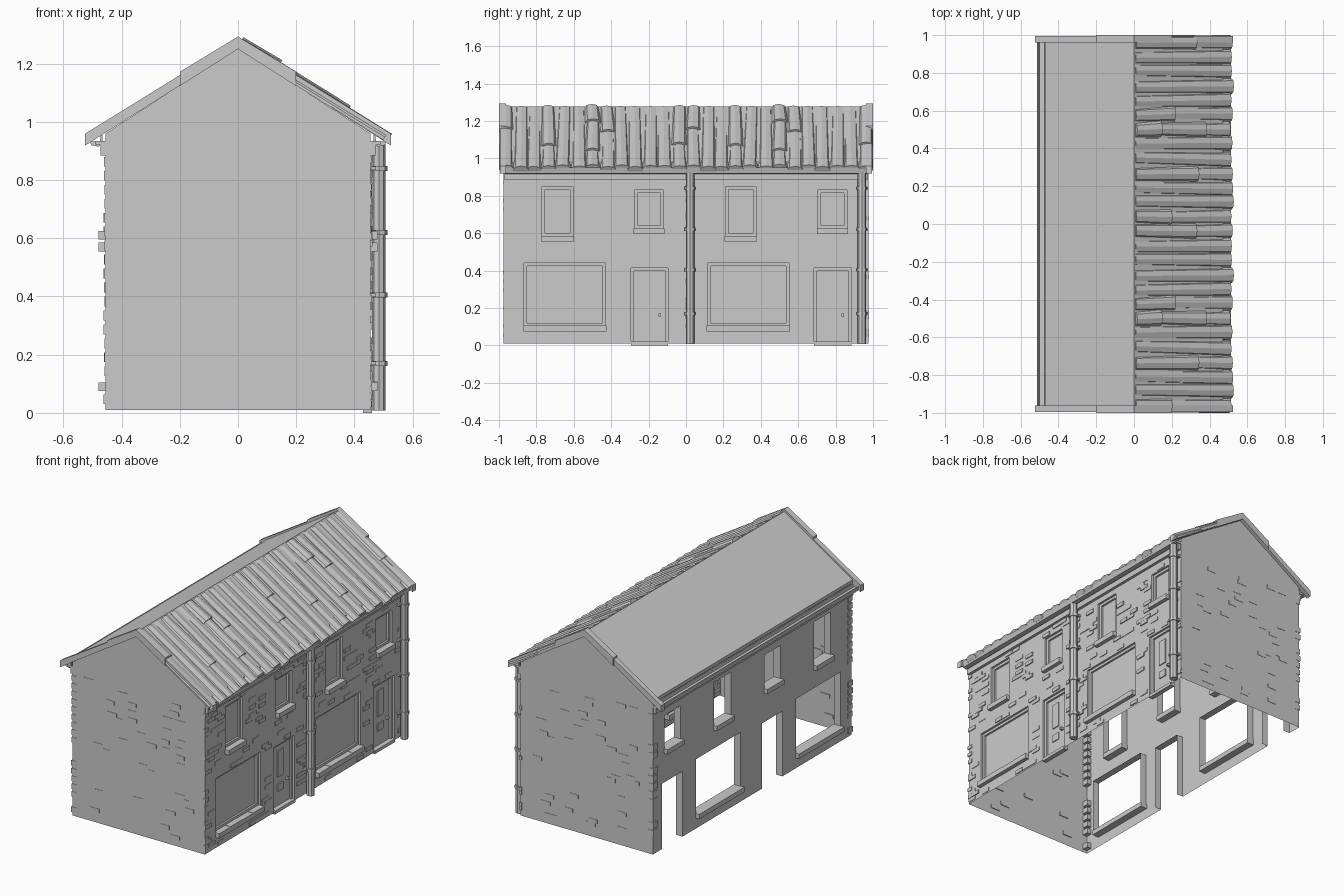
import bpy, bmesh, math, random
from mathutils import Vector

if "Cube" in bpy.data.objects:
    bpy.data.objects.remove(bpy.data.objects["Cube"])

random.seed(4)
grey = bpy.data.materials.new("plain grey")
grey.diffuse_color = (0.6, 0.6, 0.6, 1)
grey.use_nodes = True
grey.node_tree.nodes["Principled BSDF"].inputs["Base Color"].default_value = grey.diffuse_color

WALL = 0.455          # half depth of the house (x)
END = 0.975           # half length of the house (y)
SLOPE = 0.635


def finish(name, bm):
    me = bpy.data.meshes.new(name)
    bm.to_mesh(me)
    bm.free()
    me.materials.append(grey)
    ob = bpy.data.objects.new(name, me)
    bpy.context.collection.objects.link(ob)
    return ob


def quad(bm, *pts):
    return bm.faces.new([bm.verts.new(p) for p in pts])


def box(bm, x0, x1, y0, y1, z0, z1):
    vs = [bm.verts.new((x, y, z)) for x in (x0, x1) for y in (y0, y1) for z in (z0, z1)]
    for f in ((0, 1, 3, 2), (4, 6, 7, 5), (0, 4, 5, 1), (2, 3, 7, 6), (0, 2, 6, 4), (1, 5, 7, 3)):
        bm.faces.new([vs[i] for i in f])
    bmesh.ops.recalc_face_normals(bm, faces=bm.faces)


def prism(bm, pts, y0, y1):
    # extrude an xz profile along y
    a = [bm.verts.new((x, y0, z)) for x, z in pts]
    b = [bm.verts.new((x, y1, z)) for x, z in pts]
    bm.faces.new(a)
    bm.faces.new(b[::-1])
    n = len(pts)
    for i in range(n):
        bm.faces.new((a[i], b[i], b[(i + 1) % n], a[(i + 1) % n]))
    bmesh.ops.recalc_face_normals(bm, faces=bm.faces)


# openings of the two dwellings: kind, y0, y1, z0, z1
openings = []
for s in (0, 0.98):
    openings += [("tall", -0.77 + s, -0.605 + s, 0.585, 0.85),
                 ("small", -0.275 + s, -0.12 + s, 0.625, 0.83),
                 ("large", -0.865 + s, -0.43 + s, 0.105, 0.44),
                 ("door", -0.295 + s, -0.095 + s, 0.01, 0.415)]


def blocked(y0, y1, z0, z1):
    return any(y0 < o[2] and y1 > o[1] and z0 < o[4] and z1 > o[3] - 0.03 for o in openings)


# long walls with openings and jambs
def facade(name, side, depth):
    bm = bmesh.new()
    x, xi = side * WALL, side * (WALL - depth)
    ys = sorted({-END, END} | {v for o in openings for v in o[1:3]})
    zs = sorted({0.01, 0.96} | {v for o in openings for v in o[3:5]})
    for y0, y1 in zip(ys, ys[1:]):
        for z0, z1 in zip(zs, zs[1:]):
            cy, cz = (y0 + y1) / 2, (z0 + z1) / 2
            if not any(o[1] < cy < o[2] and o[3] < cz < o[4] for o in openings):
                quad(bm, (x, y0, z0), (x, y1, z0), (x, y1, z1), (x, y0, z1))
    for k, y0, y1, z0, z1 in openings:
        ring = [(y0, z0), (y0, z1), (y1, z1), (y1, z0)]
        for i in range(3 if k == "door" else 4):
            (a, b), (c, d) = ring[i], ring[(i + 1) % 4]
            quad(bm, (x, a, b), (x, c, d), (xi, c, d), (xi, a, b))
    bmesh.ops.remove_doubles(bm, verts=bm.verts, dist=1e-4)
    bmesh.ops.recalc_face_normals(bm, faces=bm.faces)
    finish(name, bm)


facade("street_wall", 1, 0.025)
facade("rear_wall", -1, 0.045)

# gable walls
for name, y in (("front_gable", -END), ("back_gable", END)):
    bm = bmesh.new()
    pts = [(-WALL, 0.01), (WALL, 0.01), (WALL, 0.96), (0, 1.255), (-WALL, 0.96)]
    f = quad(bm, *[(x, y, z) for x, z in pts])
    if y > 0:
        f.normal_flip()
    finish(name, bm)

# panes, frames and door leaves on the street side
bm = bmesh.new()
fr = bmesh.new()
for k, y0, y1, z0, z1 in openings:
    xb = WALL - 0.025
    quad(bm, (xb, y0, z0), (xb, y1, z0), (xb, y1, z1), (xb, y0, z1))
    w = 0.016
    for a, b, c, d in ((y0, y0 + w, z0, z1), (y1 - w, y1, z0, z1), (y0 + w, y1 - w, z1 - w, z1)):
        box(fr, xb, xb + 0.012, a, b, c, d)
    if k == "door":
        c = (y0 + y1) / 2
        box(fr, xb, xb + 0.006, c - 0.035, c + 0.02, 0.2, 0.36)
        box(fr, xb, xb + 0.006, c - 0.035, c + 0.02, 0.11, 0.155)
        box(fr, xb, xb + 0.02, c + 0.047, c + 0.06, 0.155, 0.17)
        box(fr, xb, WALL + 0.005, y0, y1, 0.0, 0.02)
    else:
        box(fr, xb, xb + 0.012, y0 + w, y1 - w, z0, z0 + w)
finish("window_panes_and_doors", bm)
finish("window_and_door_frames", fr)

# sills on both long walls
bm = bmesh.new()
for side in (-1, 1):
    for k, y0, y1, z0, z1 in openings:
        if k != "door":
            xs = sorted((side * (WALL - 0.045), side * (WALL + 0.025)))
            n = 4 if (k == "large" and side > 0) else 1
            for i in range(n):
                a = y0 - 0.005 + (y1 - y0 + 0.01) * i / n
                b = y0 - 0.005 + (y1 - y0 + 0.01) * (i + 1) / n
                box(bm, *xs, a, b, z0 - 0.03, z0 + 0.002 * (i % 2))
finish("window_sills", bm)

# raised bricks scattered over the street wall
bm = bmesh.new()
BL, BH = 0.062, 0.024
for row in range(36):
    z = 0.02 + row * BH
    for i in range(32):
        y = -END + i * BL - (row % 2) * BL / 2
        a, b = max(y, -END - 0.003), min(y + BL, END + 0.003)
        near = blocked(a - 0.07, b + 0.07, z - 0.03, z + 0.06) or i < 2 or i > 29
        if b - a < 0.015 or blocked(a, b, z, z + BH) or random.random() > (0.28 if near else 0.12):
            continue
        box(bm, WALL - 0.01, WALL + random.uniform(0.003, 0.007), a, b, z, z + BH * 0.95)
finish("street_bricks", bm)

# corner bricks on the rear wall and shallow bricks on the gables
bm = bmesh.new()
for row in range(0, 35, 2):
    z = 0.03 + row * BH
    for s in (-1, 1):
        if random.random() < 0.6:
            ys = sorted((s * (END + 0.002), s * (END - 0.04)))
            box(bm, -WALL - random.uniform(0.003, 0.007), -WALL + 0.03, *ys, z, z + BH * 1.4)
for s in (-1, 1):
    for i in range(35):
        z = 0.05 + BH * random.randint(0, 34)
        x = random.uniform(-0.4, 0.34)
        ys = sorted((s * (END + 0.002), s * (END - 0.005)))
        box(bm, x, x + BL, *ys, z, z + BH)
finish("corner_and_gable_bricks", bm)

# roof slabs, the rear one left bare
bm = bmesh.new()
for s in (-1, 1):
    prism(bm, [(0, 1.278), (s * 0.47, 1.278 - SLOPE * 0.47), (s * 0.47, 1.258 - SLOPE * 0.47), (0, 1.258)],
          -0.985, 0.985)
finish("roof_slabs", bm)

# boards along the gable edges, two lapped pieces per slope
bm = bmesh.new()
for s in (-1, 1):
    for e in (-1, 1):
        for x0, x1, top, low, out in ((0, 0.2, 1.293, 1.25, 1.0), (0.18, 0.525, 1.287, 1.252, 0.994)):
            pts = [(s * x, t - SLOPE * x) for x, t in ((x0, top), (x1, top + 0.006), (x1, low), (x0, low))]
            prism(bm, pts, *sorted((e * 0.962, e * out)))
finish("gable_edge_boards", bm)

# eaves: corbel course, ledge and open gutter
bm = bmesh.new()
for s in (-1, 1):
    def bx(a, b, e, z0, z1):
        box(bm, *sorted((s * a, s * b)), -e, e, z0, z1)
    bx(WALL - 0.01, 0.473, 0.97, 0.885, 0.925)
    bx(WALL - 0.01, 0.49, 0.975, 0.922, 0.935)
    prism(bm, [(s * x, z) for x, z in ((0.465, 0.955), (0.465, 0.925), (0.48, 0.915), (0.505, 0.92),
                                       (0.514, 0.95), (0.508, 0.95), (0.5, 0.932), (0.475, 0.932), (0.471, 0.955))],
          -0.968, 0.968)
finish("eaves_and_gutters", bm)

# downpipes with collars
def tube(bm, x, y, r, z0, z1):
    res = bmesh.ops.create_cone(bm, cap_ends=True, segments=8, radius1=r, radius2=r, depth=z1 - z0)
    bmesh.ops.translate(bm, verts=res["verts"], vec=(x, y, (z0 + z1) / 2))


bm = bmesh.new()
for y in (0.022, 0.94):
    tube(bm, 0.484, y, 0.023, 0.008, 0.925)
    for z in (0.17, 0.405, 0.62, 0.84):
        tube(bm, 0.484, y, 0.029, z - 0.009, z + 0.009)
        box(bm, WALL - 0.005, 0.475, y - 0.032, y + 0.032, z - 0.006, z + 0.006)
finish("downpipes", bm)

# curved roof tiles on the street slope, the same pattern on both dwellings
bm = bmesh.new()
along = Vector((1, 0, -SLOPE)).normalized()
up = Vector((SLOPE, 0, 1)).normalized()
LENGTH = 0.505 * math.sqrt(1 + SLOPE ** 2)


def tile(yc0, yc1, w0, w1, s0, s1, h0, h1, rise):
    rings = []
    for yc, w, s, h in ((yc0, w0, s0, h0), (yc1, w1, s1, h1)):
        base = Vector((0, 0, 1.262)) + along * s
        ring = []
        for i in range(5):
            t = math.pi * i / 4
            p = base + up * (h + rise * math.sin(t))
            ring.append(bm.verts.new((max(p.x, 0.0), yc - w / 2 * math.cos(t), p.z)))
        for i in (1, 0):
            p = base + up * (-0.006)
            ring.append(bm.verts.new((max(p.x, 0.0), yc + (i - 0.5) * w, p.z)))
        rings.append(ring)
    a, b = rings
    for i in range(7):
        j = (i + 1) % 7
        bm.faces.new((a[i], a[j], b[j], b[i]))
    bm.faces.new(a[::-1])
    bm.faces.new(b)


N = 13
for i in range(N):
    w = 1.0 / N
    rise = random.uniform(0.017, 0.024)
    cuts = random.choice(([0, 1], [0, 0.4, 1], [0, 0.65, 1], [0, 0.3, 0.7, 1], [0, 1]))
    cuts = [c + random.uniform(-0.06, 0.06) * (0 < c < 1) for c in cuts]
    cuts[-1] += random.uniform(-0.015, 0.02)
    jit = [random.uniform(-0.007, 0.007) for _ in cuts] + [0]
    for k in range(len(cuts) - 1):
        lift = 0.006 * (len(cuts) - 2 - k)
        for half in (-1, 0):
            y = half + (i + 0.5) * w
            edge = (half == -1 and i == 0) or (half == 0 and i == N - 1)
            j0, j1 = (0, 0) if edge else (jit[k], jit[k + 1])
            tile(y + j0, y + j1, w * 0.96, w if edge else w * 1.1,
                 max(0, (cuts[k] - 0.02)) * LENGTH, cuts[k + 1] * LENGTH,
                 lift, lift + 0.005, rise)
bmesh.ops.recalc_face_normals(bm, faces=bm.faces)
finish("roof_tiles", bm)
